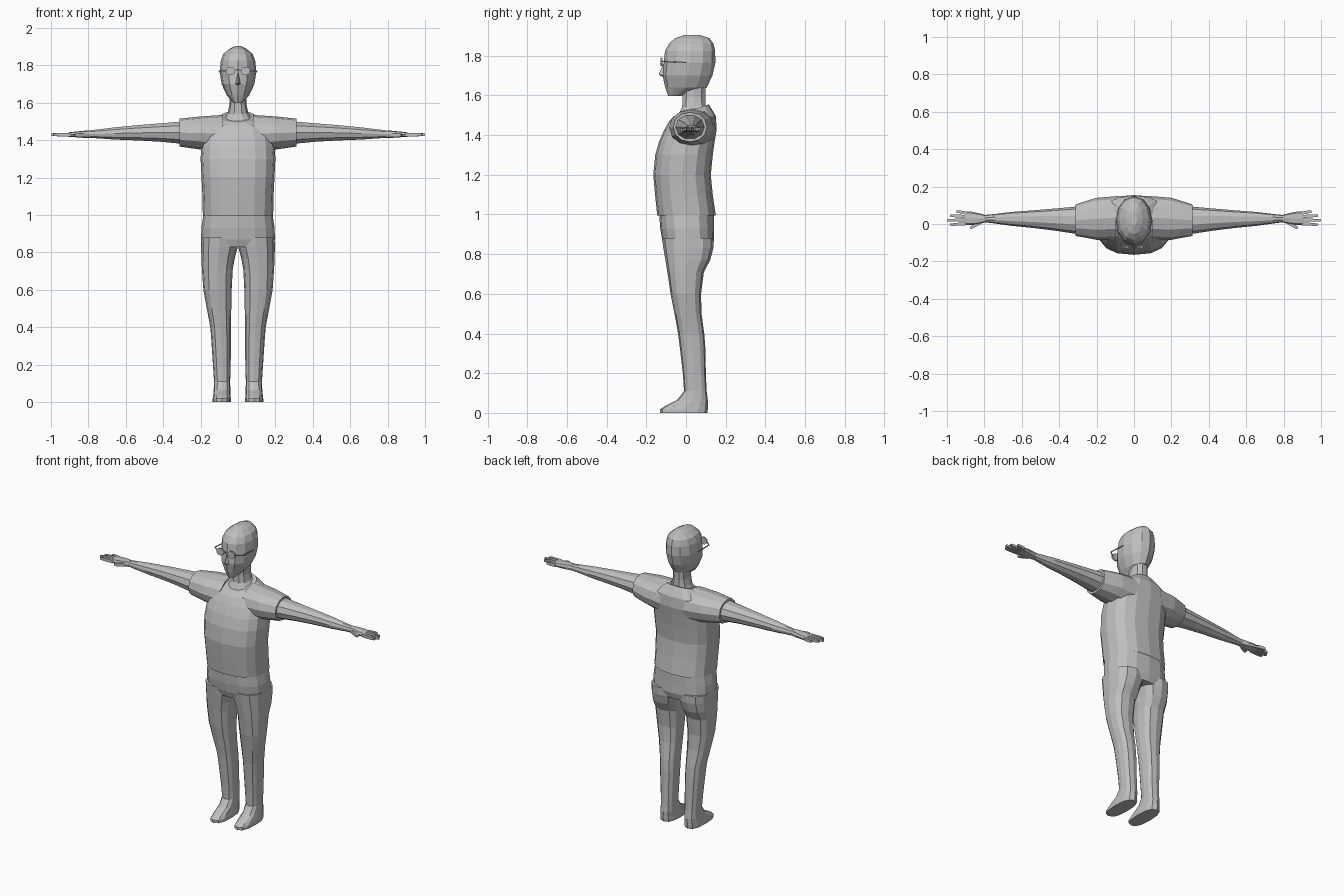
import bpy, bmesh, math
from mathutils import Vector

grey = bpy.data.materials.new("plain grey")
grey.diffuse_color = (0.52, 0.52, 0.52, 1)


def finish(name, bm, mirror=False):
    bmesh.ops.recalc_face_normals(bm, faces=bm.faces)
    me = bpy.data.meshes.new(name)
    bm.to_mesh(me)
    bm.free()
    me.materials.append(grey)
    ob = bpy.data.objects.new(name, me)
    bpy.context.collection.objects.link(ob)
    if mirror:
        mod = ob.modifiers.new("mirror", 'MIRROR')
        mod.use_clip = False
        mod.use_mirror_merge = False
    return ob


def oval(a0, a1, b0, b1, n, p):
    """Rounded-square outline inside the given limits, plus its sine."""
    pts = []
    for i in range(n):
        t = 2 * math.pi * i / n
        c, s = math.cos(t), math.sin(t)
        u = math.copysign(abs(c) ** (2 / p), c)
        v = math.copysign(abs(s) ** (2 / p), s)
        pts.append(((a0 + a1) / 2 + (a1 - a0) / 2 * u,
                    (b0 + b1) / 2 + (b1 - b0) / 2 * v, v))
    return pts


def skin(name, rings, mirror=False, caps=(True, True)):
    bm = bmesh.new()
    loops = [[bm.verts.new(p) for p in r] for r in rings]
    n = len(loops[0])
    for a, b in zip(loops, loops[1:]):
        for i in range(n):
            j = (i + 1) % n
            bm.faces.new((a[i], a[j], b[j], b[i]))
    for keep, loop in zip(caps, (loops[0], loops[-1])):
        if keep:
            bm.faces.new(loop)
    return finish(name, bm, mirror)


def upright(name, rows, n=12, p=2.4, **kw):
    """rows: z, x0, x1, y0, y1, rise from middle to back"""
    return skin(name, [[(x, y, r[0] + r[5] * s) for x, y, s in oval(*r[1:5], n, p)]
                       for r in rows], **kw)


def sideways(name, rows, n=10, p=2.1, **kw):
    """rows: x, y0, y1, z0, z1; mirrored to both sides"""
    return skin(name, [[(r[0], y, z) for y, z, s in oval(*r[1:5], n, p)]
                       for r in rows], mirror=True, **kw)


def centred(rows):
    return [(z, -w, w, y0, y1, t) for z, w, y0, y1, t in rows]


def bar(name, a, b, w, h, taper=1.0, mirror=False):
    """Four-sided bar between two points"""
    a, b = Vector(a), Vector(b)
    d = (b - a).normalized()
    side = d.cross(Vector((0, 0, 1))).normalized()
    up = side.cross(d)
    rings = [[c + side * w * k * i / 2 + up * h * k * j / 2
              for i, j in ((-1, -1), (1, -1), (1, 1), (-1, 1))]
             for c, k in ((a, 1), (a.lerp(b, 0.75), (1 + taper) / 2), (b, taper * 0.8))]
    return skin(name, rings, mirror)


# Shirt body, with a neckline that dips at the front
upright("shirt", centred([
    (0.995, .188, -.145, .150, 0), (1.10, .190, -.156, .135, 0),
    (1.20, .195, -.165, .125, 0), (1.30, .200, -.155, .135, 0),
    (1.37, .196, -.135, .145, 0), (1.43, .187, -.108, .155, 0),
    (1.485, .16, -.083, .150, .012), (1.525, .09, -.062, .115, .03)]),
    n=16, p=2.5, caps=(False, True))
# Short sleeves
sideways("sleeve", [
    (.08, -.08, .150, 1.33, 1.535), (.20, -.085, .140, 1.35, 1.527),
    (.25, -.075, .125, 1.357, 1.522), (.312, -.064, .105, 1.366, 1.515)], n=12)
# Arms down to the wrist
sideways("arm", [
    (.30, -.054, .094, 1.378, 1.503), (.42, -.036, .083, 1.39, 1.492),
    (.54, -.021, .073, 1.397, 1.482), (.66, -.009, .064, 1.402, 1.470),
    (.74, .002, .054, 1.408, 1.460), (.80, .010, .048, 1.412, 1.453)])
# Palms
sideways("palm", [
    (.79, .010, .048, 1.412, 1.453), (.83, .000, .058, 1.413, 1.450),
    (.87, -.006, .066, 1.416, 1.446), (.905, -.006, .066, 1.418, 1.442)], n=8, p=3)
# Fingers and thumb
for nm, y0, y1, tip in (("index", .002, -.004, .985), ("middle", .021, .020, 1.0),
                        ("ring", .040, .045, .985), ("little", .058, .068, .95)):
    bar(nm + "_finger", (.895, y0, 1.43), (tip, y1, 1.43), .017, .02, .75, True)
bar("thumb", (.82, .010, 1.428), (.875, -.022, 1.426), .02, .022, .7, True)

# Trouser seat
upright("trouser_seat", centred([
    (1.00, .185, -.135, .140, 0), (.93, .196, -.130, .140, 0),
    (.87, .197, -.120, .142, 0), (.83, .188, -.105, .130, 0)]), n=16, p=2.5)
# Legs and feet in one run
upright("leg", [
    (.88, .000, .196, -.121, .141, 0), (.83, .001, .197, -.114, .138, 0),
    (.77, .017, .196, -.104, .122, 0), (.71, .028, .193, -.094, .090, 0),
    (.60, .034, .185, -.078, .076, 0), (.50, .036, .167, -.058, .078, 0),
    (.40, .038, .148, -.040, .092, 0), (.32, .038, .142, -.030, .098, 0),
    (.20, .039, .134, -.016, .100, 0), (.11, .042, .128, -.010, .104, 0),
    (.065, .041, .130, -.045, .110, 0), (.035, .040, .133, -.105, .110, 0),
    (.018, .038, .135, -.131, .110, 0), (0, .038, .135, -.131, .107, 0)],
    n=12, p=2.6, mirror=True)

# Neck
upright("neck", centred([
    (1.50, .085, -.058, .112, .03), (1.545, .055, -.022, .102, .005),
    (1.59, .046, -.020, .100, 0), (1.66, .046, -.020, .100, 0)]), n=10)
# Head
upright("head", centred([
    (1.598, .022, -.090, -.010, 0), (1.64, .060, -.105, .105, 0),
    (1.70, .088, -.118, .133, 0), (1.765, .098, -.112, .148, 0),
    (1.825, .092, -.106, .147, 0), (1.862, .078, -.085, .138, 0),
    (1.888, .046, -.055, .118, 0), (1.904, .016, -.010, .070, 0)]), n=12, p=2.1)

# Nose wedge
bm = bmesh.new()
v = [bm.verts.new(p) for p in ((0, -.108, 1.775), (-.016, -.108, 1.70), (.016, -.108, 1.70),
                               (0, -.138, 1.705), (0, -.112, 1.69))]
for f in ((0, 1, 3), (0, 3, 2), (1, 4, 3), (3, 4, 2), (0, 2, 4, 1)):
    bm.faces.new([v[i] for i in f])
finish("nose", bm)

# Glasses: round lenses, bridge and side arms
skin("lens", [[(.040 + .026 * math.cos(a), y, 1.77 + .024 * math.sin(a))
               for a in (math.pi * (i + .5) / 4 for i in range(8))]
              for y in (-.128, -.118)], mirror=True)
bar("glasses_bridge", (-.016, -.125, 1.774), (.016, -.125, 1.774), .006, .006)
bar("glasses_hinge", (.062, -.122, 1.772), (.102, -.09, 1.770), .005, .006, 1, True)
bar("glasses_arm", (.101, -.092, 1.770), (.100, .02, 1.765), .004, .006, 1, True)
